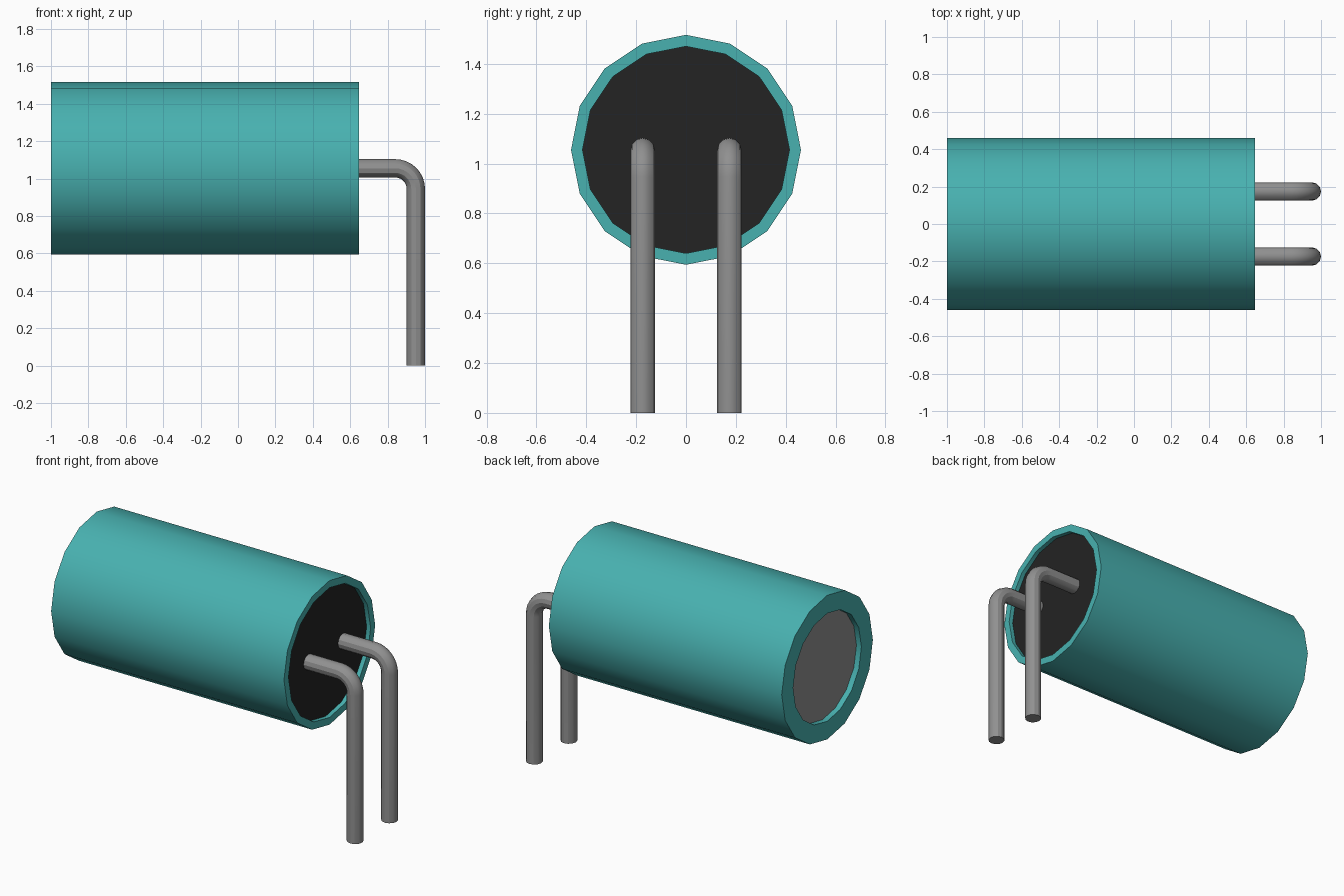
import bpy, bmesh, math
from mathutils import Vector

if "Cube" in bpy.data.objects:
    bpy.data.objects.remove(bpy.data.objects["Cube"], do_unlink=True)

SIDES = 16
AXIS_Z = 1.055


def material(name, rgb, rough=0.5):
    m = bpy.data.materials.new(name)
    m.use_nodes = True
    m.diffuse_color = (*rgb, 1)
    bsdf = m.node_tree.nodes["Principled BSDF"]
    bsdf.inputs["Base Color"].default_value = (*rgb, 1)
    bsdf.inputs["Roughness"].default_value = rough
    return m


TEAL = material("teal_sleeve", (0.065, 0.44, 0.435))
BLACK = material("black", (0.017, 0.017, 0.017))
METAL = material("grey_metal", (0.28, 0.28, 0.28))


def finish(name, mesh, *mats):
    obj = bpy.data.objects.new(name, mesh)
    bpy.context.collection.objects.link(obj)
    mesh.materials.clear()
    for m in mats:
        mesh.materials.append(m)
    bpy.ops.object.select_all(action='DESELECT')
    obj.select_set(True)
    bpy.context.view_layer.objects.active = obj
    bpy.ops.object.shade_smooth_by_angle(angle=math.radians(30))
    return obj


def lathe(name, profile, mats, caps=False, stripe=()):
    """Revolve (x, radius) points round the lengthwise axis; stripe lists faces in the second material."""
    bm = bmesh.new()
    rings = []
    for x, r in profile:
        angles = [2 * math.pi * i / SIDES for i in range(SIDES)]
        rings.append([bm.verts.new((x, r * math.cos(a), AXIS_Z + r * math.sin(a))) for a in angles])
    for a, b in zip(rings, rings[1:]):
        for i in range(SIDES):
            j = (i + 1) % SIDES
            f = bm.faces.new((a[i], a[j], b[j], b[i]))
            f.material_index = 1 if i in stripe else 0
    if caps:
        bm.faces.new(rings[0])
        bm.faces.new(rings[-1])
        bmesh.ops.recalc_face_normals(bm, faces=bm.faces)
    mesh = bpy.data.meshes.new(name)
    bm.to_mesh(mesh)
    bm.free()
    return finish(name, mesh, *mats)


# Sleeve with a rim at each end and a stripe along the back
lathe("sleeve",
      [(0.60, 0.415), (0.648, 0.415), (0.648, 0.461),
       (-1.0, 0.461), (-1.0, 0.345), (-0.95, 0.345)],
      (TEAL, BLACK), stripe=(0, SIDES - 1))

# Recessed seal on the lead end, recessed metal can on the other
lathe("end_seal", [(0.54, 0.415), (0.62, 0.415)], (BLACK,), caps=True)
lathe("metal_can", [(-0.965, 0.345), (0.54, 0.345)], (METAL,), caps=True)


# Wire lead: straight out, rounded bend, straight down
def lead(name, y):
    bend, x_end = 0.11, 0.951
    path = [Vector((0.58, y, AXIS_Z))]
    for i in range(9):
        a = math.pi / 2 * (1 - i / 8)
        path.append(Vector((x_end - bend + bend * math.cos(a), y,
                            AXIS_Z - bend + bend * math.sin(a))))
    path.append(Vector((x_end, y, 0)))
    curve = bpy.data.curves.new(name + "_path", 'CURVE')
    curve.dimensions = '3D'
    curve.bevel_depth = 0.049
    curve.bevel_resolution = 4
    curve.use_fill_caps = True
    spline = curve.splines.new('POLY')
    spline.points.add(len(path) - 1)
    for p, co in zip(spline.points, path):
        p.co = (*co, 1)
    helper = bpy.data.objects.new(name + "_path", curve)
    bpy.context.collection.objects.link(helper)
    bpy.context.view_layer.update()
    deps = bpy.context.evaluated_depsgraph_get()
    mesh = bpy.data.meshes.new_from_object(helper.evaluated_get(deps))
    bpy.data.objects.remove(helper, do_unlink=True)
    # Weld the end caps to the tube
    bm = bmesh.new()
    bm.from_mesh(mesh)
    bmesh.ops.remove_doubles(bm, verts=bm.verts, dist=0.0005)
    bmesh.ops.recalc_face_normals(bm, faces=bm.faces)
    bm.to_mesh(mesh)
    bm.free()
    finish(name, mesh, METAL)


lead("front_lead", -0.174)
lead("back_lead", 0.174)
